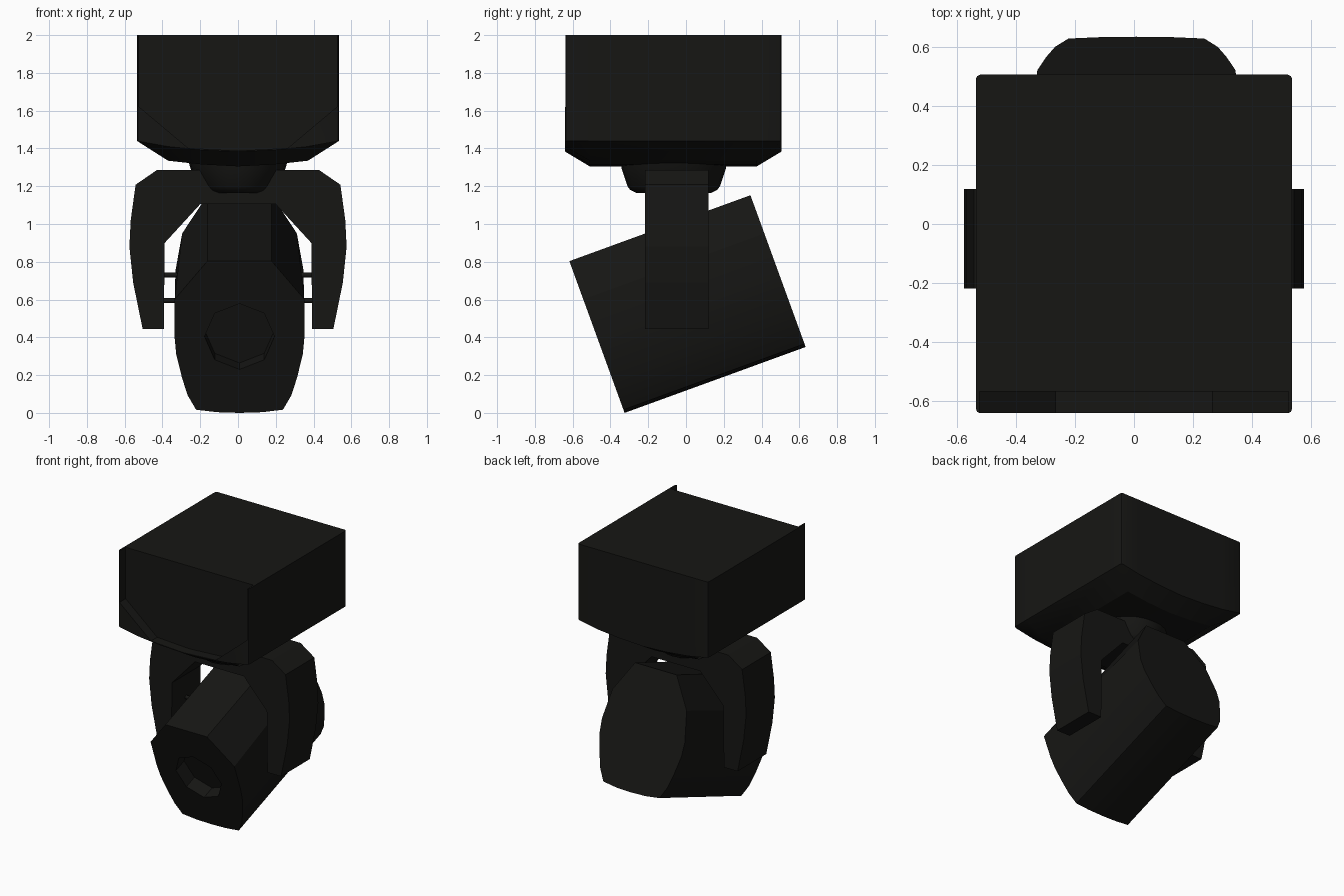
import bpy, bmesh, math
from mathutils import Matrix

if "Cube" in bpy.data.objects:
    bpy.data.objects.remove(bpy.data.objects["Cube"])

black = bpy.data.materials.new("black_plastic")
black.diffuse_color = (0.008, 0.008, 0.007, 1)
black.use_nodes = True
black.node_tree.nodes["Principled BSDF"].inputs["Base Color"].default_value = black.diffuse_color


def finish(name, bm, angle=None):
    bmesh.ops.recalc_face_normals(bm, faces=bm.faces)
    me = bpy.data.meshes.new(name)
    bm.to_mesh(me)
    bm.free()
    ob = bpy.data.objects.new(name, me)
    bpy.context.collection.objects.link(ob)
    me.materials.append(black)
    if angle:
        bpy.ops.object.select_all(action='DESELECT')
        bpy.context.view_layer.objects.active = ob
        ob.select_set(True)
        bpy.ops.object.shade_smooth_by_angle(angle=math.radians(angle))
    return ob


def loft(rings):
    bm = bmesh.new()
    vs = [[bm.verts.new(p) for p in r] for r in rings]
    n = len(vs[0])
    for a, b in zip(vs, vs[1:]):
        for i in range(n):
            j = (i + 1) % n
            bm.faces.new((a[i], a[j], b[j], b[i]))
    bm.faces.new(vs[0])
    bm.faces.new(vs[-1])
    return bm


def prism(profile, y0, y1):
    return loft([[(x, y, z) for x, z in profile] for y in (y0, y1)])


def mirrored(half):
    """Close a right-hand half profile with its mirror image."""
    return half + [(-x, z) for x, z in reversed(half) if abs(x) > 1e-6]


def cut(ob, cutter):
    m = ob.modifiers.new("recess", 'BOOLEAN')
    m.operation = 'DIFFERENCE'
    m.solver = 'EXACT'
    m.object = cutter
    bpy.context.view_layer.objects.active = ob
    bpy.ops.object.select_all(action='DESELECT')
    ob.select_set(True)
    bpy.ops.object.modifier_apply(modifier=m.name)
    bpy.data.objects.remove(cutter)


# Base housing: box whose underside bellies down with a chamfered rim
xs = [-.535, -.37, -.19, 0, .19, .37, .535]
ys = [-.64, -.51, .375, .505]
rim = [1.44, 1.41, 1.392, 1.383, 1.392, 1.41, 1.44]
belly = [1.44, 1.335, 1.315, 1.305, 1.315, 1.335, 1.44]
bm = bmesh.new()
low = [[bm.verts.new((x, y, (belly if 0 < j < 3 else rim)[i]))
        for i, x in enumerate(xs)] for j, y in enumerate(ys)]
for j in range(3):
    for i in range(6):
        bm.faces.new((low[j][i], low[j + 1][i], low[j + 1][i + 1], low[j][i + 1]))
loop = low[0] + [r[-1] for r in low[1:3]] + low[3][::-1] + [r[0] for r in low[2:0:-1]]
top = [bm.verts.new((v.co.x, v.co.y, 2.0)) for v in loop]
for i in range(len(loop)):
    k = (i + 1) % len(loop)
    bm.faces.new((loop[i], loop[k], top[k], top[i]))
bm.faces.new(top)
corners = [e for e in bm.edges
           if abs(e.verts[0].co.z - e.verts[1].co.z) > .3
           and abs(e.verts[0].co.x) > .53
           and (e.verts[0].co.y < -.63 or e.verts[0].co.y > .5)]
bmesh.ops.bevel(bm, geom=corners, offset=.015, segments=2, affect='EDGES', profile=.5)
base = finish("base_housing", bm)

# Recessed control face at the front of the base
recess = mirrored([(0, 1.388), (.265, 1.403), (.523, 1.62), (.523, 2.1)])
cut(base, finish("base_recess_cutter", prism(recess, -.8, -.567)))
bpy.ops.object.shade_smooth_by_angle(angle=math.radians(25))

# Pan bearing between base and yoke
rings = []
for rx, ry, z in ((.265, .285, 1.34), (.25, .275, 1.29), (.2, .245, 1.2),
                  (.185, .23, 1.18), (.16, .2, 1.165)):
    rings.append([(rx * math.cos(t * math.pi / 12), -.065 + ry * math.sin(t * math.pi / 12), z)
                  for t in range(24)])
finish("pan_bearing", loft(rings), 30)

# U-shaped yoke
yoke = mirrored([(.43, 1.285), (.542, 1.208), (.568, 1.02), (.575, .88), (.555, .69),
                 (.505, .445), (.393, .445), (.388, .9), (.2, 1.105)])
finish("yoke", prism(yoke, -.218, .118))

# Tilting lamp head: faceted prism, narrowing slightly toward the upper back
head_matrix = Matrix.Translation((.008, -.325, 0)) @ Matrix.Rotation(math.radians(20), 4, 'X')
half = [(0, 0), (.12, .004), (.23, .018), (.275, .1), (.305, .2), (.335, .33),
        (.344, .43), (.343, .64), (.17, .855)]
front = mirrored(half)
back = [(x * (1 - .12 * max(0, v - .4) / .25 * (v < .7)), v) for x, v in front]
bm = loft([[(x, 0, v) for x, v in front], [(x, 1.02, v) for x, v in back]])
bm.transform(head_matrix)
head = finish("lamp_head", bm)

# Octagonal lens recess
octagon = [(.185 * math.cos(k * math.pi / 4), .43 + .185 * math.sin(k * math.pi / 4))
           for k in range(8)]
bm = prism(octagon, -.2, .1)
bm.transform(head_matrix)
cut(head, finish("lens_cutter", bm))
bpy.ops.object.shade_smooth_by_angle(angle=math.radians(20))

# Tilt pivot pins joining head and yoke
for side, label in ((-1, "left"), (1, "right")):
    for z in (.73, .595):
        bm = bmesh.new()
        bmesh.ops.create_cone(bm, cap_ends=True, segments=8, radius1=.014, radius2=.014, depth=.1,
                              matrix=Matrix.Translation((side * .365, -.05, z))
                              @ Matrix.Rotation(math.pi / 2, 4, 'Y'))
        finish("tilt_pin_" + label, bm, 50)
